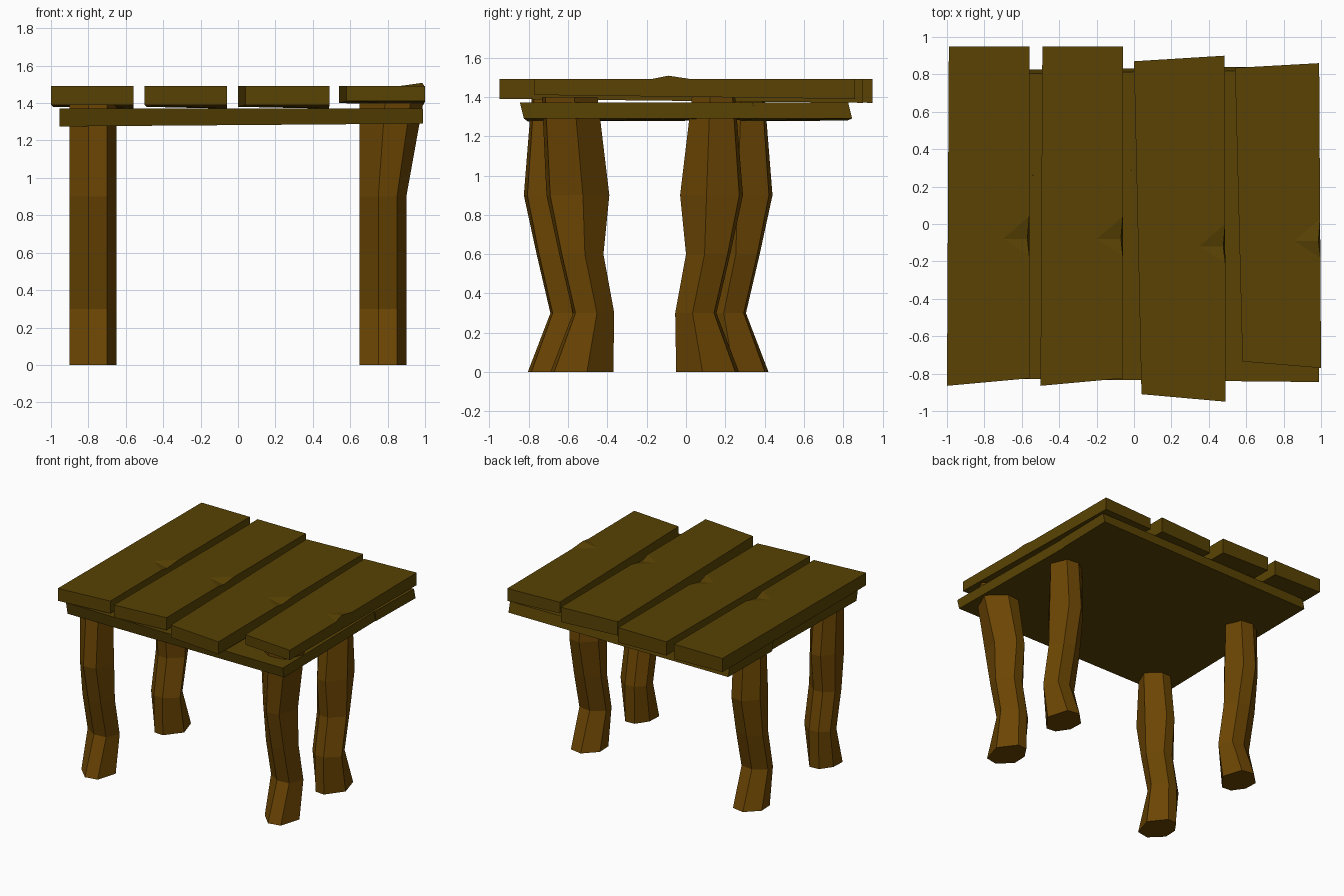
import bpy, bmesh

if "Cube" in bpy.data.objects:
    bpy.data.objects.remove(bpy.data.objects["Cube"])


def material(name, rgb):
    m = bpy.data.materials.new(name)
    m.diffuse_color = (*rgb, 1)
    m.use_nodes = True
    m.node_tree.nodes["Principled BSDF"].inputs["Base Color"].default_value = m.diffuse_color
    return m


PLANK = material("dark_wood", (0.10, 0.055, 0.001))
LEG = material("leg_wood", (0.15, 0.061, 0.001))


def build(name, bm, mat):
    bmesh.ops.recalc_face_normals(bm, faces=bm.faces)
    me = bpy.data.meshes.new(name)
    bm.to_mesh(me)
    bm.free()
    me.materials.append(mat)
    ob = bpy.data.objects.new(name, me)
    bpy.context.collection.objects.link(ob)


def board(name, corners, bottoms, tops, chip=None, lean=0):
    """Rough board: corners run front-left, front-right, back-right, back-left.
    chip = (y, z offset) makes a small worn spot on the right edge."""
    bm = bmesh.new()
    lo = [bm.verts.new((x, y + lean, z)) for (x, y), z in zip(corners, bottoms)]
    hi = [bm.verts.new((x, y, z)) for (x, y), z in zip(corners, tops)]
    bm.faces.new(lo)
    right = [lo[1], lo[2], hi[2], hi[1]]
    top = list(hi)
    if chip:
        cy, dz = chip
        (x1, y1), (x2, y2) = corners[1], corners[2]

        def edge(y, inset=0, rise=0):
            t = (y - y1) / (y2 - y1)
            return bm.verts.new((x1 + (x2 - x1) * t - inset, y, tops[1] + rise))
        a, b, c = edge(cy - 0.09), edge(cy, 0.01, dz), edge(cy + 0.12)
        p = edge(cy, 0.14)
        bm.faces.new((a, b, p))
        bm.faces.new((b, c, p))
        right = [lo[1], lo[2], hi[2], c, b, a, hi[1]]
        top = [hi[0], hi[1], a, p, c, hi[2], hi[3]]
    bm.faces.new(top)
    bm.faces.new(right)
    for i in (0, 2, 3):
        j = (i + 1) % 4
        bm.faces.new((lo[i], lo[j], hi[j], hi[i]))
    build(name, bm, PLANK)


# Table top planks
planks = [
    ([(-1, -.865), (-.56, -.825), (-.56, .95), (-.99, .95)], 1.38, -.08, -.02),
    ([(-.50, -.865), (-.06, -.825), (-.06, .95), (-.49, .95)], 1.38, -.08, -.02),
    ([(.04, -.91), (.49, -.95), (.485, .90), (0, .87)], 1.38, -.12, -.02),
    ([(.58, -.735), (1, -.77), (.99, .86), (.54, .835)], 1.40, -.09, .018),
]
for i, (c, zb, cy, dz) in enumerate(planks):
    board(f"top_plank_{i + 1}", c, (zb + .01, zb + .01, zb - .01, zb), (1.49,) * 4, (cy, dz))

# Cross boards under the planks
cross = [
    [(-.955, -.825), (.99, -.845), (.975, .338), (-.94, .24)],
    [(-.95, .24), (.98, .338), (.99, .825), (-.95, .80)],
]
for i, c in enumerate(cross):
    board(f"cross_board_{i + 1}", c, (1.275, 1.29, 1.29, 1.28), (1.372,) * 4, lean=.02)

# Crooked seven-sided legs: section (x, y fraction), levels (z, y start, y end)
SECTION = [(.65, .68), (.655, .32), (.72, .02), (.80, 0), (.90, .42), (.85, .94), (.75, 1)]
LEVELS = [(0, -.05, .27), (.3, -.055, .155), (.6, 0, .225), (.9, -.03, .29), (1.4, .03, .25)]


def leg(name, dx, dy, front, flare=0, trim=0):
    bm = bmesh.new()
    rings = []
    for z, y0, y1 in LEVELS:
        f = flare if z > 1 else 0
        ring = []
        for x, t in SECTION:
            a = y0 + trim
            y = a + (y1 + f * .7 - a) * t + dy
            if front:
                y = -.42 - y
            ring.append(bm.verts.new((x + dx + f * (x - .65) / .25, y, z)))
        rings.append(ring)
    n = len(SECTION)
    for r, s in zip(rings, rings[1:]):
        for i in range(n):
            j = (i + 1) % n
            bm.faces.new((r[i], r[j], s[j], s[i]))
    bm.faces.new(rings[0])
    bm.faces.new(rings[-1])
    build(name, bm, LEG)


leg("back_right_leg", 0, 0, False)
leg("back_left_leg", -1.55, .15, False, trim=.015)
leg("front_right_leg", 0, 0, True, .09)
leg("front_left_leg", -1.55, .115, True, trim=.015)
